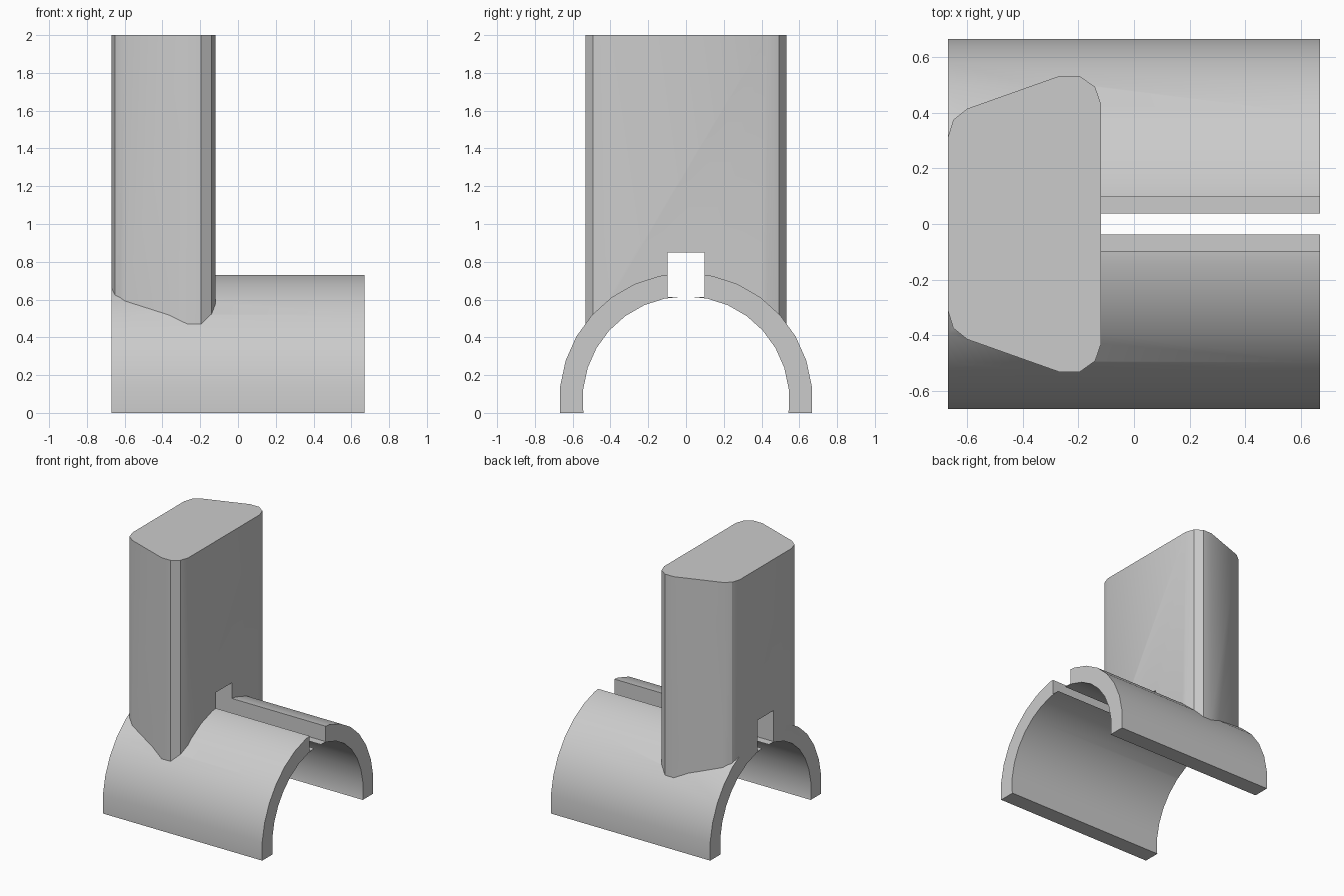
import bpy
import math

if "Cube" in bpy.data.objects:
    bpy.data.objects.remove(bpy.data.objects["Cube"], do_unlink=True)

HALF = 0.67          # half length of the saddle, also its outer radius
AXIS_Z = HALF * math.sin(math.radians(6))
BORE = 0.547

grey = bpy.data.materials.new("plain grey")
grey.use_nodes = True
grey.diffuse_color = (0.6, 0.6, 0.6, 1)
grey.node_tree.nodes["Principled BSDF"].inputs["Base Color"].default_value = (0.6, 0.6, 0.6, 1)


def prism(name, profile, axis, low, high):
    """Extrude a closed profile along x (profile in y, z) or z (profile in x, y)."""
    place = (lambda p, t: (t, *p)) if axis == "x" else (lambda p, t: (*p, t))
    n = len(profile)
    verts = [place(p, t) for t in (low, high) for p in profile]
    faces = [tuple(reversed(range(n))), tuple(range(n, 2 * n))]
    faces += [(i, (i + 1) % n, (i + 1) % n + n, i + n) for i in range(n)]
    mesh = bpy.data.meshes.new(name)
    mesh.from_pydata(verts, [], faces)
    mesh.materials.append(grey)
    obj = bpy.data.objects.new(name, mesh)
    bpy.context.collection.objects.link(obj)
    return obj


def arc(radius, start, end):
    """Points every 12 degrees round the saddle axis."""
    return [(radius * math.cos(math.radians(a)), AXIS_Z + radius * math.sin(math.radians(a)))
            for a in range(start, end + 1, 12)]


def combine(target, tool, operation):
    mod = target.modifiers.new(operation.title(), "BOOLEAN")
    mod.operation, mod.solver, mod.object = operation, "EXACT", tool
    bpy.context.view_layer.objects.active = target
    bpy.ops.object.modifier_apply(modifier=mod.name)
    bpy.data.objects.remove(tool, do_unlink=True)


# Saddle: solid half cylinder resting on its lower edges
body = prism("post_on_saddle", arc(HALF, -6, 186), "x", -HALF, HALF)

# Post: tapered outline with softened corners, mirrored front to back
side = [(-0.67, 0.31), (-0.65, 0.375), (-0.6, 0.415), (-0.27, 0.532),
        (-0.195, 0.532), (-0.14, 0.493), (-0.118, 0.43)]
outline = [(x, -y) for x, y in side] + side[::-1]
post = prism("post", outline, "z", 0.3, 2.0)
combine(body, post, "UNION")

# Bore through the saddle
bore = prism("bore_cutter", arc(BORE, -6, 342), "x", -1, 1)
combine(body, bore, "DIFFERENCE")

# Square slot along the crown, running on through the foot of the post
w, floor, roof = 0.097, 0.613, 0.85
slot = prism("slot_cutter", [(-w, floor), (w, floor), (w, roof), (-w, roof)], "x", -1, 1)
combine(body, slot, "DIFFERENCE")

# Smooth the curved faces, keep the corners sharp
bpy.ops.object.select_all(action="DESELECT")
body.select_set(True)
bpy.context.view_layer.objects.active = body
bpy.ops.object.shade_smooth_by_angle(angle=math.radians(30))
